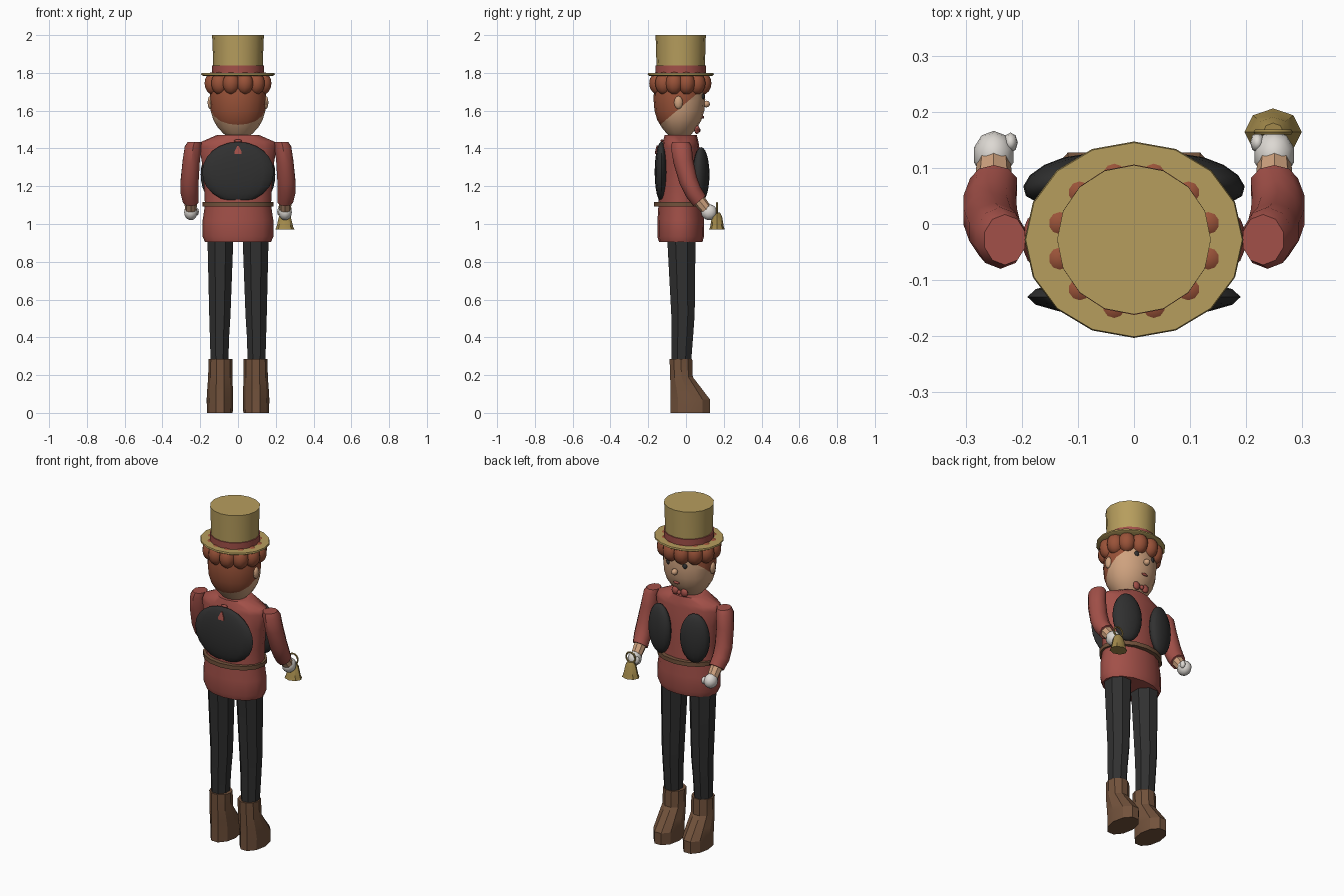
import bpy, bmesh, math
from mathutils import Vector, Matrix


def material(name, rgb):
    m = bpy.data.materials.new(name)
    m.diffuse_color = (*rgb, 1)
    return m


RED = material("coat_red", (0.36, 0.08, 0.065))
GOLD = material("hat_gold", (0.47, 0.34, 0.11))
BLACK = material("charcoal", (0.03, 0.03, 0.03))
BOOT = material("boot_brown", (0.17, 0.085, 0.045))
HAIR = material("ginger_hair", (0.32, 0.085, 0.04))
SKIN = material("skin", (0.62, 0.36, 0.21))
WHITE = material("glove_white", (0.72, 0.69, 0.65))
BRASS = material("bell_brass", (0.36, 0.25, 0.07))


def finish(bm, name, mats, angle=40):
    bmesh.ops.recalc_face_normals(bm, faces=bm.faces)
    me = bpy.data.meshes.new(name)
    bm.to_mesh(me)
    bm.free()
    ob = bpy.data.objects.new(name, me)
    bpy.context.collection.objects.link(ob)
    for m in mats:
        me.materials.append(m)
    bpy.ops.object.select_all(action='DESELECT')
    ob.select_set(True)
    bpy.context.view_layer.objects.active = ob
    bpy.ops.object.shade_smooth_by_angle(angle=math.radians(angle))
    return ob


def loft_mesh(rings, n, turn=0.0):
    """Skin elliptical rings (x, y, z, rx, ry, tilt about x in degrees)."""
    bm = bmesh.new()
    loops = []
    for x, y, z, rx, ry, *tilt in rings:
        rot = Matrix.Rotation(math.radians(tilt[0] if tilt else 0), 3, 'X')
        angles = [2 * math.pi * (i + turn) / n for i in range(n)]
        loops.append([bm.verts.new(Vector((x, y, z)) + rot @ Vector(
            (rx * math.sin(a), ry * math.cos(a), 0))) for a in angles])
    for a, b in zip(loops, loops[1:]):
        for i in range(n):
            j = (i + 1) % n
            bm.faces.new((a[i], a[j], b[j], b[i]))
    bm.faces.new(loops[0])
    bm.faces.new(loops[-1])
    return bm


def loft(name, rings, n, mat, turn=0.0, angle=40):
    return finish(loft_mesh(rings, n, turn), name, [mat], angle)


def ball(name, pos, size, mat, seg=12, rings=8, spin=0.0):
    bm = bmesh.new()
    bmesh.ops.create_uvsphere(bm, u_segments=seg, v_segments=rings, radius=1)
    m = Matrix.Translation(pos) @ Matrix.Rotation(math.radians(spin), 4, 'Z')
    bm.transform(m @ Matrix.Diagonal((*size, 1)))
    return finish(bm, name, [mat], 60)


# Head: one skin, cut along a slanted hairline
head = loft_mesh([(0, -0.035, z, rx, ry) for z, rx, ry in (
    (1.455, 0.05, 0.045), (1.48, 0.078, 0.068), (1.51, 0.107, 0.093),
    (1.55, 0.13, 0.117), (1.60, 0.145, 0.132), (1.66, 0.15, 0.137),
    (1.72, 0.147, 0.134), (1.80, 0.125, 0.115))], 16)
point, normal = Vector((0, -0.143, 1.52)), Vector((0, -0.205, 0.243)).normalized()
bmesh.ops.bisect_plane(head, geom=head.verts[:] + head.edges[:] + head.faces[:],
                       plane_co=point, plane_no=normal)
for f in head.faces:
    f.material_index = int((f.calc_center_median() - point).dot(normal) > 0)
finish(head, "head", [SKIN, HAIR], 60)

# Curls under the brim
for i in range(12):
    a = 2 * math.pi * (i + 0.5) / 12
    ball("curl", (0.137 * math.sin(a), -0.03 + 0.122 * math.cos(a), 1.745),
         (0.047, 0.047, 0.06), HAIR, 10, 8)

# Face details
ball("nose", (0, 0.107, 1.635), (0.018, 0.02, 0.018), SKIN, 8, 6)
ball("mouth", (0, 0.09, 1.565), (0.022, 0.006, 0.008), RED, 8, 6)
for s in (-1, 1):
    ball("ear", (s * 0.147, -0.04, 1.643), (0.014, 0.023, 0.035), SKIN, 8, 6)
    ball("eye", (s * 0.055, 0.088, 1.675), (0.014, 0.01, 0.016), BLACK, 8, 6, -s * 22)

# Top hat
loft("hat_crown", [(0, -0.028, 1.79, 0.13, 0.127), (0, -0.028, 1.9, 0.133, 0.13),
                   (0, -0.028, 2.0, 0.137, 0.133)], 16, GOLD)
loft("hat_band", [(0, -0.028, 1.80, 0.137, 0.134),
                  (0, -0.028, 1.838, 0.137, 0.134)], 16, RED)
loft("hat_brim", [(0, -0.028, 1.784, 0.185, 0.166), (0, -0.028, 1.79, 0.195, 0.175),
                  (0, -0.028, 1.799, 0.193, 0.173)], 16, GOLD)

# Coat with flared skirt, and belt
loft("coat", [(0, -0.028, z, rx, ry) for z, rx, ry in (
    (0.905, 0.175, 0.115), (0.935, 0.188, 0.124), (1.02, 0.187, 0.123),
    (1.10, 0.175, 0.118), (1.20, 0.18, 0.114), (1.32, 0.19, 0.107),
    (1.41, 0.205, 0.098), (1.435, 0.195, 0.094), (1.472, 0.11, 0.085))], 16, RED)
loft("belt", [(0, -0.028, 1.093, 0.187, 0.142),
              (0, -0.028, 1.117, 0.187, 0.142)], 16, BOOT)

# Padded vest panels
ball("back_panel", (0, -0.13, 1.275), (0.19, 0.036, 0.16), BLACK, 16, 12)
for s in (-1, 1):
    ball("front_panel", (s * 0.115, 0.08, 1.262), (0.085, 0.04, 0.145),
         BLACK, 14, 12, -s * 15)

# Ribbon tail on the back, bow tie at the throat
loft("back_ribbon", [(0, -0.16, 1.37, 0.02, 0.005), (0, -0.158, 1.385, 0.02, 0.005),
                     (0, -0.152, 1.415, 0.004, 0.004)], 6, RED)
ball("back_ribbon_knot", (0, -0.127, 1.44), (0.022, 0.008, 0.008), RED, 8, 6)
ball("bow_knot", (0, 0.065, 1.497), (0.012, 0.012, 0.013), RED, 8, 6)
for s in (-1, 1):
    ball("bow_lobe", (s * 0.03, 0.058, 1.50), (0.023, 0.014, 0.024), RED, 8, 6)

for s in (-1, 1):
    # Trouser leg
    loft("trouser_leg", [(s * 0.098, -0.025, 0.25, 0.05, 0.055),
                         (s * 0.098, -0.02, 0.4, 0.055, 0.062),
                         (s * 0.096, -0.016, 0.52, 0.061, 0.067),
                         (s * 0.093, -0.025, 0.95, 0.075, 0.082)], 8, BLACK, 0.5)
    # Boot
    loft("boot", [(s * 0.096, 0.022, 0.0, 0.068, 0.11),
                  (s * 0.096, 0.023, 0.07, 0.07, 0.11),
                  (s * 0.095, 0.002, 0.125, 0.068, 0.088),
                  (s * 0.094, -0.024, 0.19, 0.064, 0.063),
                  (s * 0.093, -0.027, 0.285, 0.063, 0.063)], 10, BOOT, 0.5, 25)
    # Sleeve, wrist and glove
    loft("sleeve", [(s * 0.25, 0.072, 1.122, 0.044, 0.043, 40),
                    (s * 0.257, 0.04, 1.168, 0.049, 0.046, 36),
                    (s * 0.256, 0.012, 1.23, 0.05, 0.049, 22),
                    (s * 0.248, -0.014, 1.33, 0.048, 0.053, 10),
                    (s * 0.238, -0.025, 1.41, 0.046, 0.055, 3),
                    (s * 0.23, -0.028, 1.435, 0.038, 0.045)], 10, RED)
    loft("wrist", [(s * 0.25, 0.112, 1.072, 0.03, 0.03, 40),
                   (s * 0.25, 0.065, 1.13, 0.035, 0.034, 40)], 8, SKIN)
    ball("glove", (s * 0.25, 0.123, 1.062), (0.037, 0.043, 0.042), WHITE, 10, 8)
    ball("thumb", (s * 0.22, 0.145, 1.065), (0.013, 0.018, 0.022), WHITE, 8, 6)

# Hand bell with ring handle
loft("bell", [(0.248, 0.164, 0.97, 0.051, 0.042), (0.248, 0.164, 0.985, 0.044, 0.036),
              (0.248, 0.164, 1.04, 0.031, 0.027),
              (0.248, 0.164, 1.06, 0.018, 0.016)], 8, BRASS)
bpy.ops.mesh.primitive_torus_add(location=(0.248, 0.164, 1.083),
                                 rotation=(math.pi / 2, 0, 0), major_segments=14,
                                 minor_segments=6, major_radius=0.03, minor_radius=0.005)
ring = bpy.context.object
ring.name = "bell_handle"
ring.data.materials.append(BRASS)
bpy.ops.object.shade_smooth_by_angle()
